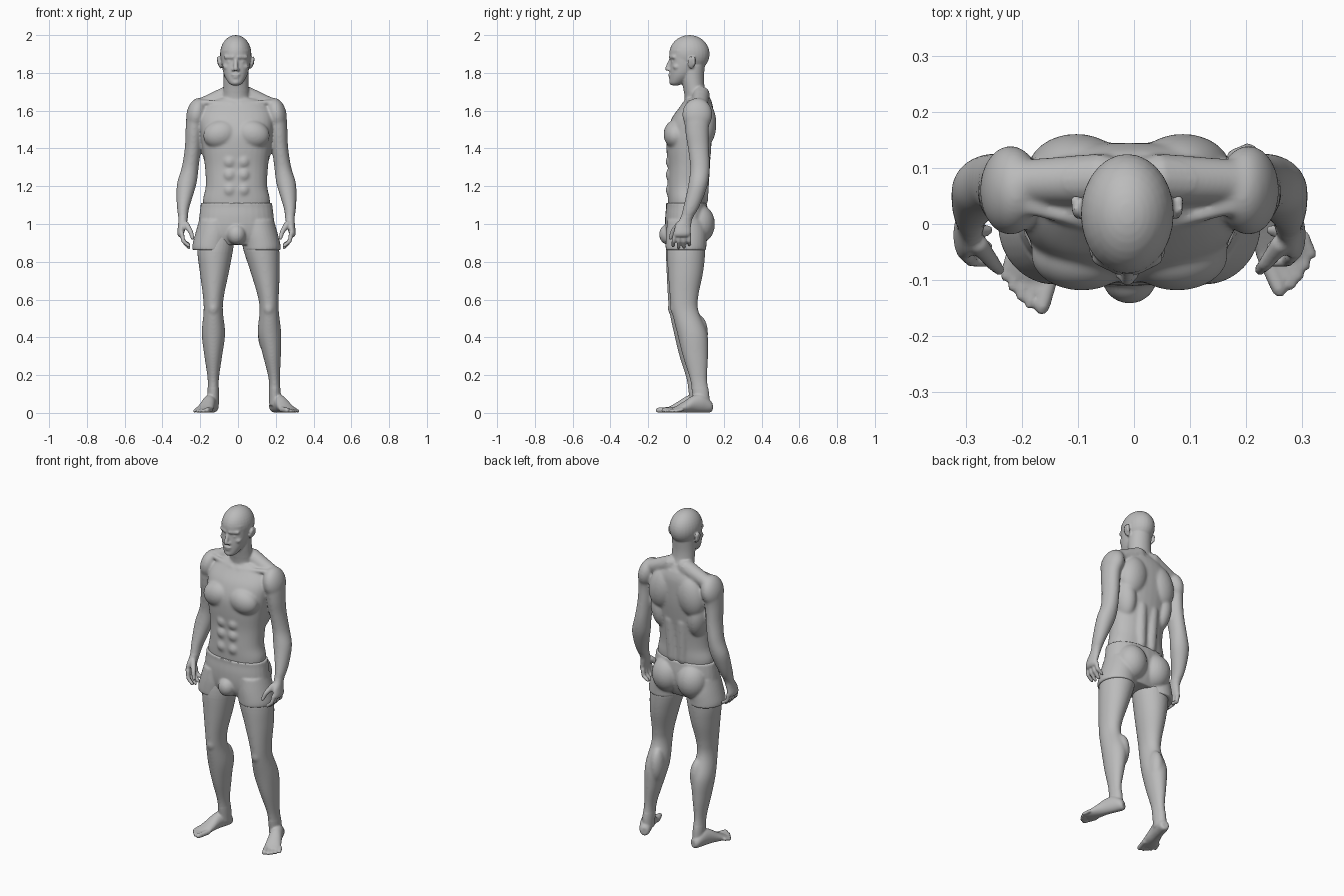
import bpy, bmesh, math
from mathutils import Vector, Matrix

if "Cube" in bpy.data.objects:
    bpy.data.objects.remove(bpy.data.objects["Cube"], do_unlink=True)

X, Y, Z = Vector((1, 0, 0)), Vector((0, 1, 0)), Vector((0, 0, 1))
CX = -.008          # body centre line
SIDES = (1, -1)     # left, right


def curve_rings(rings, steps):
    """Catmull-Rom interpolation of (x, y, z, a, b) rings."""
    out = []
    last = len(rings) - 1
    for i in range(last):
        p = [Vector(rings[min(max(i + k, 0), last)]) for k in (-1, 0, 1, 2)]
        for s in range(steps):
            t = s / steps
            out.append(.5 * (2 * p[1] + (p[2] - p[0]) * t
                             + (2 * p[0] - 5 * p[1] + 4 * p[2] - p[3]) * t ** 2
                             + (3 * p[1] - p[0] - 3 * p[2] + p[3]) * t ** 3))
    return out + [Vector(rings[-1])]


def loft(bm, rings, u=X, v=Y, n=32, steps=5, power=1.0):
    """Closed skin through elliptical rings lying in the u, v plane."""
    loops = []
    for r in curve_rings(rings, steps):
        loop = []
        for k in range(n):
            c, s = math.cos(math.tau * k / n), math.sin(math.tau * k / n)
            c, s = (math.copysign(abs(w) ** power, w) for w in (c, s))
            loop.append(bm.verts.new(Vector(r[:3]) + u * (r[3] * c) + v * (r[4] * s)))
        loops.append(loop)
    for a, b in zip(loops, loops[1:]):
        for k in range(n):
            bm.faces.new((a[k], a[(k + 1) % n], b[(k + 1) % n], b[k]))
    bm.faces.new(loops[0][::-1])
    bm.faces.new(loops[-1])


def rod(bm, a, b, ra, rb):
    """Round-ended tapered rod."""
    a, b = Vector(a), Vector(b)
    d = (b - a).normalized()
    q = d.to_track_quat('Z', 'Y')
    stops = [(a - d * ra, .2 * ra), (a - d * ra * .7, .7 * ra), (a, ra),
             (b, rb), (b + d * rb * .7, .7 * rb), (b + d * rb, .2 * rb)]
    loft(bm, [(*p, r, r) for p, r in stops], q @ X, q @ Y, n=16, steps=1)


def blob(bm, c, r, turn=0, axis='Y'):
    """Ellipsoid."""
    m = Matrix.Translation(c) @ Matrix.Rotation(turn, 4, axis) @ Matrix.Diagonal((*r, 1))
    bmesh.ops.create_uvsphere(bm, u_segments=28, v_segments=18, radius=1, matrix=m)


def mirrored(rings, side):
    return [(CX + side * (r[0] - CX), *r[1:]) for r in rings]


def pair(x, y, z, side):
    return (CX + side * x, y, z)


def finish(bm, name, mat, voxel, extra=None):
    """Fuse overlapping volumes into one smooth skin."""
    bmesh.ops.recalc_face_normals(bm, faces=bm.faces[:])
    me = bpy.data.meshes.new(name)
    bm.to_mesh(me)
    bm.free()
    ob = bpy.data.objects.new(name, me)
    bpy.context.scene.collection.objects.link(ob)
    fuse = ob.modifiers.new("fuse", 'REMESH')
    fuse.mode = 'VOXEL'
    fuse.voxel_size = voxel
    soft = ob.modifiers.new("soften", 'SMOOTH')
    soft.factor, soft.iterations = .5, 4
    dg = bpy.context.evaluated_depsgraph_get()
    done = bpy.data.meshes.new_from_object(ob.evaluated_get(dg))
    ob.modifiers.clear()
    ob.data = done
    done.name = name
    bm = bmesh.new()
    bm.from_mesh(done)
    chosen = [v for v in bm.verts if extra and extra(v.co)]
    for _ in range(10 if chosen else 0):
        bmesh.ops.smooth_vert(bm, verts=chosen, factor=.5,
                              use_axis_x=True, use_axis_y=True, use_axis_z=True)
    for f in bm.faces:
        f.smooth = True
        f.material_index = 0
    bm.to_mesh(done)
    bm.free()
    done.materials.clear()
    done.materials.append(mat)


grey = bpy.data.materials.new("plain grey")
grey.use_nodes = True
grey.diffuse_color = (.5, .5, .5, 1)
grey.node_tree.nodes["Principled BSDF"].inputs["Base Color"].default_value = (.5, .5, .5, 1)

body = bmesh.new()

# torso and neck
loft(body, [(CX, y, z, a, b) for y, z, a, b in (
    (0, 1.03, .16, .09), (.004, 1.12, .178, .1), (.004, 1.2, .163, .102),
    (.01, 1.3, .167, .106), (.014, 1.4, .18, .118), (.02, 1.48, .19, .122),
    (.035, 1.56, .195, .11), (.055, 1.62, .17, .088), (.065, 1.665, .11, .065))],
    power=.9)
loft(body, [(-.01, y, z, a, b) for y, z, a, b in (
    (.07, 1.58, .08, .07), (.065, 1.65, .075, .07), (.045, 1.71, .068, .058),
    (.035, 1.77, .066, .06), (.035, 1.84, .066, .065))])

# chest, back, shoulder and belly muscles
for s in SIDES:
    blob(body, pair(.085, -.055, 1.475, s), (.092, .064, .075), s * .25)
    blob(body, pair(.095, .095, 1.53, s), (.085, .066, .125), s * -.2)
    blob(body, pair(.125, .05, 1.4, s), (.06, .085, .13), s * .12)
    blob(body, pair(.212, .06, 1.58, s), (.053, .08, .088), s * -.2)
    rod(body, pair(.045, .08, 1.685, s), pair(.19, .075, 1.625, s), .047, .04)
    rod(body, pair(.02, -.01, 1.635, s), pair(.18, .03, 1.645, s), .014, .014)
    rod(body, pair(.035, .085, 1.12, s), pair(.04, .095, 1.36, s), .032, .036)
    for z in (1.18, 1.26, 1.33):
        blob(body, pair(.036, -.07, z, s), (.04, .038, .042))

# arms, hands and fingers
ARM = [(.205, .065, 1.63, .03, .04), (.21, .06, 1.57, .046, .066),
       (.217, .058, 1.49, .045, .062), (.223, .066, 1.4, .043, .056),
       (.237, .074, 1.3, .045, .052), (.254, .066, 1.22, .052, .052),
       (.266, .048, 1.15, .044, .048), (.275, .024, 1.08, .032, .041),
       (.275, .002, 1.03, .025, .033), (.28, -.015, .99, .022, .042),
       (.288, -.02, .95, .018, .044), (.286, -.022, .932, .011, .037)]
for s in SIDES:
    loft(body, mirrored(ARM, s))
    for i, drop in enumerate((.008, 0, .002, .015)):
        y = -.057 + .024 * i
        knuckle, joint, tip = ((.289, y, .95), (.282, y * 1.15, .91),
                               (.252, y * 1.2, .876 + drop))
        rod(body, pair(*knuckle, s), pair(*joint, s), .012, .011)
        rod(body, pair(*joint, s), pair(*tip, s), .011, .0095)
    rod(body, pair(.27, -.035, 1, s), pair(.243, -.07, .96, s), .018, .013)
    rod(body, pair(.243, -.07, .96, s), pair(.232, -.082, .925, s), .013, .01)

# legs: left x, right x, y, z, half width, half depth
LEG = [(.1, -.1, 0, .98, .088, .09), (.122, -.12, 0, .87, .095, .102),
       (.143, -.125, -.002, .75, .078, .094), (.16, -.13, -.01, .62, .056, .076),
       (.165, -.131, -.005, .54, .051, .071), (.167, -.13, .033, .42, .062, .08),
       (.18, -.131, .05, .3, .047, .067), (.192, -.131, .066, .18, .03, .046),
       (.195, -.131, .078, .1, .031, .045), (.195, -.131, .083, .04, .03, .042)]
FOOT = [(0, .03, .018, .022), (.015, .036, .03, .034), (.06, .05, .035, .049),
        (.11, .046, .037, .044), (.155, .032, .042, .031), (.195, .02, .046, .019),
        (.222, .014, .042, .012)]
for s in SIDES:
    back = 0 if s > 0 else -.018
    loft(body, [(l if s > 0 else r, y + back * min(1, (1 - z) * 1.6), z, a, b)
                for l, r, y, z, a, b in LEG])
    # kneecap and calf
    kx = .163 if s > 0 else -.131
    blob(body, (kx, -.05 + back * .7, .555), (.032, .034, .045))
    blob(body, (kx - s * .018, .065 + back, .42), (.04, .052, .1))
    # foot and toes, turned outwards
    turn = math.radians(23 if s > 0 else 15)
    fwd = Vector((s * math.sin(turn), -math.cos(turn), 0))
    out = Vector((s * math.cos(turn), math.sin(turn), 0))
    heel = Vector((.186 if s > 0 else -.127, .137 + back * 1.3, 0))
    loft(body, [(*(heel + fwd * t + Z * z), a, b) for t, z, a, b in FOOT], out, Z)
    for k, (tip, rad) in enumerate(((.262, .014), (.262, .0105), (.253, .01),
                                    (.241, .0095), (.227, .009))):
        across = out * (-.032 + .0185 * k + (.004 if k else 0))
        rod(body, heel + fwd * .19 + across + Z * .018,
            heel + fwd * tip + across + Z * rad, rad * 1.1, rad)

# head: skull, jaw, face and ears
HX = -.012
blob(body, (HX, .018, 1.9), (.083, .107, .1))
loft(body, [(HX, y, z, a, b) for y, z, a, b in (
    (-.058, 1.734, .02, .02), (-.048, 1.748, .038, .038), (-.024, 1.785, .06, .062),
    (-.008, 1.825, .071, .077), (0, 1.865, .076, .082), (.004, 1.92, .078, .088))],
    power=.93)
rod(body, (HX, -.08, 1.872), (HX, -.1, 1.822), .009, .012)
blob(body, (HX, -.084, 1.79), (.025, .011, .006))
blob(body, (HX, -.081, 1.777), (.021, .011, .007))
blob(body, (HX, -.07, 1.75), (.022, .02, .015))
for s in SIDES:
    rod(body, (HX + s * .014, -.08, 1.884), (HX + s * .053, -.062, 1.884), .012, .011)
    blob(body, (HX + s * .031, -.063, 1.858), (.016, .0145, .011))
    blob(body, (HX + s * .046, -.048, 1.832), (.022, .022, .018))
    blob(body, (HX + s * .013, -.088, 1.817), (.009, .012, .008))
    blob(body, (HX + s * .087, .028, 1.855), (.009, .02, .034), s * .25)
    rod(body, (HX + s * .09, .044, 1.845), (HX + s * .092, .042, 1.878), .007, .009)

finish(body, "body", grey, .0053,
       lambda c: 1.04 < c.z < 1.7 or .13 < c.z < .85)

# shorts
shorts = bmesh.new()
loft(shorts, [(CX, y, z, a, b) for y, z, a, b in (
    (.002, 1.112, .189, .108), (.004, 1.09, .191, .109), (.004, 1.04, .197, .114),
    (.003, .98, .203, .112), (0, .93, .195, .1), (0, .89, .15, .08))], power=.93)
for s in SIDES:
    loft(shorts, mirrored([(.1, .002, 1.02, .09, .1), (.112, .002, .95, .098, .108),
                           (.125, 0, .89, .1, .108), (.127, 0, .862, .099, .107)], s))
    blob(shorts, pair(.083, .065, 1.0, s), (.09, .088, .105))
blob(shorts, (CX, -.092, .945), (.05, .05, .055))
finish(shorts, "shorts", grey, .0065)
